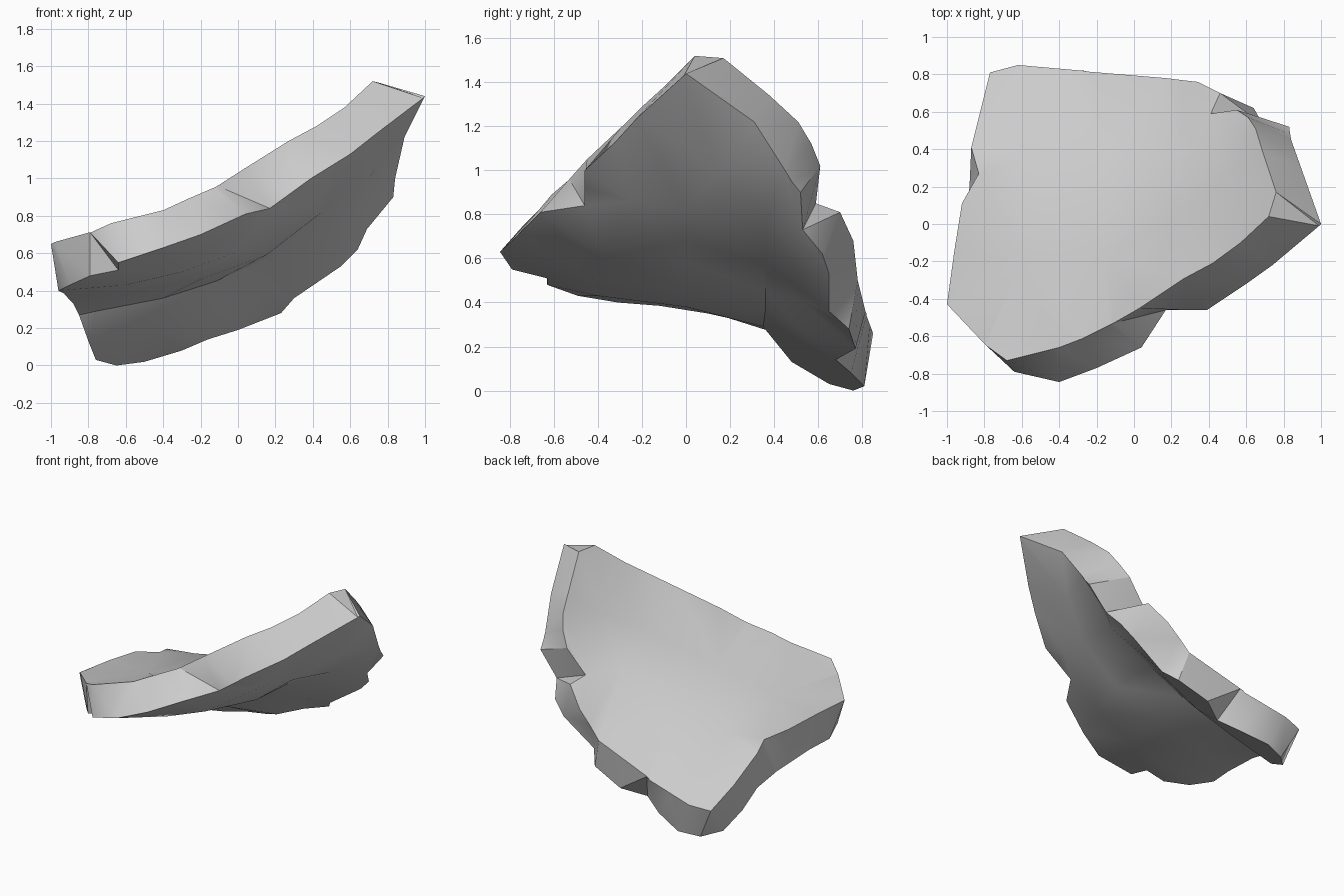
import bpy
import bmesh
import math
from mathutils import Vector
from mathutils.geometry import delaunay_2d_cdt

cube = bpy.data.objects.get("Cube")
if cube:
    bpy.data.objects.remove(cube, do_unlink=True)

# Broken rim of the hollow upper face, clockwise from the left-hand corner
upper_rim = [
    (-.98, -.45, .66), (-1, -.43, .65), (-.96, -.14, .64), (-.92, .11, .62),
    (-.83, .27, .58), (-.87, .41, .54), (-.82, .61, .37), (-.77, .81, .24),
    (-.62, .85, .26), (-.45, .835, .3), (-.28, .82, .34), (-.27, .82, .35),
    (-.25, .815, .36), (.17, .78, .5), (.25, .77, .59), (.34, .76, .68),
    (.46, .7, .81), (.41, .59, .85), (.55, .61, 1.02), (.61, .57, 1.12),
    (.65, .51, 1.22), (.69, .38, 1.34), (.76, .17, 1.51), (.72, .04, 1.52),
    (.57, -.1, 1.38), (.42, -.21, 1.28), (.27, -.29, 1.2),
    (.03, -.45, 1.05), (-.11, -.53, .96), (-.13, -.54, .95),
    (-.27, -.61, .89), (-.4, -.66, .83), (-.68, -.73, .76),
    (-.79, -.65, .71), (-.8, -.64, .71),
]

# Matching rim of the bulging underside
lower_rim = [
    (-.9, -.49, .43), (-.96, -.31, .4), (-.93, -.12, .385), (-.9, .1, .35),
    (-.88, .19, .33), (-.85, .38, .27), (-.8, .48, .13), (-.76, .65, .03),
    (-.65, .76, 0), (-.5, .81, .02), (-.3, .75, .08), (-.16, .68, .14),
    (0, .77, .19), (.23, .74, .28), (.3, .65, .36), (.55, .65, .53),
    (.64, .62, .62), (.69, .53, .73), (.83, .52, .9), (.835, .48, .95),
    (.84, .45, 1), (.89, .31, 1.22), (1, 0, 1.44), (.99, -.01, 1.43),
    (.74, -.22, 1.24), (.6, -.32, 1.13), (.39, -.46, 1),
    (.28, -.46, .92), (.17, -.46, .84), (.04, -.66, .81), (-.2, -.77, .7),
    (-.4, -.845, .63), (-.64, -.79, .55), (-.64, -.63, .51),
    (-.79, -.63, .48),
]

# Inner points that shape the hollow and the bulge
upper_inner = [
    (-.6, -.2, .67), (-.6, .35, .6), (-.15, -.15, .79), (-.15, .4, .67),
    (.25, .05, 1), (.25, .4, .88), (.5, .25, 1.14),
]
lower_inner = [
    (-.6, -.4, .43), (-.3, -.4, .5), (0, -.38, .61), (-.6, 0, .38),
    (-.2, 0, .46), (.15, 0, .59), (.45, 0, .82), (-.4, .36, .36),
    (-.12, .36, .45), (.17, .36, .58), (.5, .36, .75), (.4, -.25, .86),
    (.7, .15, 1), (-.76, .35, .29), (-.45, .52, .18), (-.12, .52, .28),
    (.15, .52, .41),
]


def add_skin(bm, rim, inner):
    """Fill a rim with triangles that pass through the inner points."""
    points = rim + inner
    verts = [bm.verts.new(p) for p in points]
    count = len(rim)
    loop = [(i, (i + 1) % count) for i in range(count)]
    flat = [Vector(p[:2]) for p in points]
    result = delaunay_2d_cdt(flat, loop, [], 1, 1e-5)
    faces, origins = result[2], result[3]
    for face in faces:
        corners = [verts[origins[i][0]] for i in face]
        bm.faces.new(corners)
    return verts[:count]


def make_material(name, colour):
    material = bpy.data.materials.new(name)
    material.use_nodes = True
    material.diffuse_color = colour
    shader = next(n for n in material.node_tree.nodes
                  if n.type == "BSDF_PRINCIPLED")
    shader.inputs["Base Color"].default_value = colour
    shader.inputs["Roughness"].default_value = .8
    return material


# Upper face, underside and the fracture wall between them
bm = bmesh.new()
upper = add_skin(bm, upper_rim, upper_inner)
lower = add_skin(bm, lower_rim, lower_inner)
for i, corner in enumerate(upper):
    bm.faces.new((upper[i - 1], corner, lower[i], lower[i - 1]))
wall = [f for f in bm.faces if len(f.verts) == 4]
bmesh.ops.triangulate(bm, faces=wall)
bmesh.ops.recalc_face_normals(bm, faces=bm.faces[:])

mesh = bpy.data.meshes.new("curved_shard")
bm.to_mesh(mesh)
bm.free()
shard = bpy.data.objects.new("curved_shard", mesh)
bpy.context.collection.objects.link(shard)
mesh.materials.append(make_material("plain grey", (.6, .6, .6, 1)))

# Soft curved faces with crisp broken edges
bpy.ops.object.select_all(action="DESELECT")
shard.select_set(True)
bpy.context.view_layer.objects.active = shard
bpy.ops.object.shade_smooth_by_angle(angle=math.radians(35))
